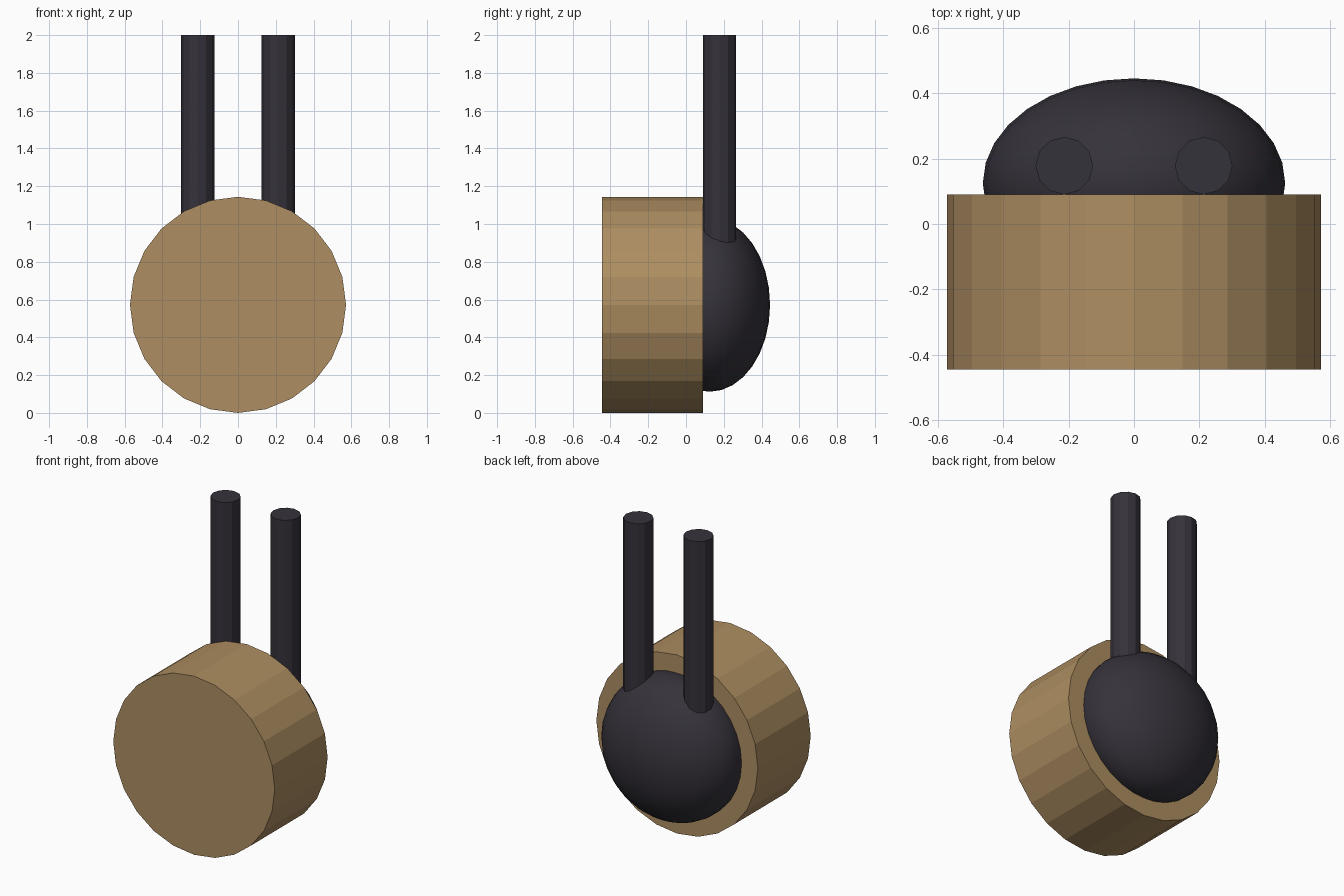
import bpy
import math

if "Cube" in bpy.data.objects:
    bpy.data.objects.remove(bpy.data.objects["Cube"])


def material(name, color):
    mat = bpy.data.materials.new(name)
    mat.diffuse_color = (*color, 1)
    mat.use_nodes = True
    mat.node_tree.nodes["Principled BSDF"].inputs["Base Color"].default_value = mat.diffuse_color
    return mat


def finish(name, mat):
    obj = bpy.context.object
    obj.name = name
    obj.data.materials.append(mat)
    bpy.ops.object.transform_apply(location=False, rotation=True, scale=True)
    return obj


def cylinder(name, mat, sides, radius, depth, location, rotation=(0, 0, 0)):
    bpy.ops.mesh.primitive_cylinder_add(vertices=sides, radius=radius, depth=depth,
                                        location=location, rotation=rotation)
    return finish(name, mat)


tan = material("tan", (0.42, 0.27, 0.12))
dark = material("dark", (0.036, 0.032, 0.043))

R = 0.572           # drum radius, also the height of its axis
FRONT, BACK = -0.445, 0.09

# Faceted drum lying along y
cylinder("drum", tan, 24, R, BACK - FRONT, (0, (FRONT + BACK) / 2, R),
         (math.pi / 2, 0, 0))

# Smooth flattened dome bulging from the back of the drum
bpy.ops.mesh.primitive_uv_sphere_add(segments=32, ring_count=16, radius=1,
                                     location=(0, 0.125, R))
bpy.context.object.scale = (0.462, 0.32, 0.46)
finish("back_dome", dark)
bpy.ops.object.shade_smooth()

# Two upright rods rising out of the dome
ROD_BOTTOM, ROD_TOP = 0.75, 2.0
for side, x in (("left", -0.213), ("right", 0.213)):
    cylinder(side + "_rod", dark, 12, 0.088, ROD_TOP - ROD_BOTTOM,
             (x, 0.178, (ROD_TOP + ROD_BOTTOM) / 2))
